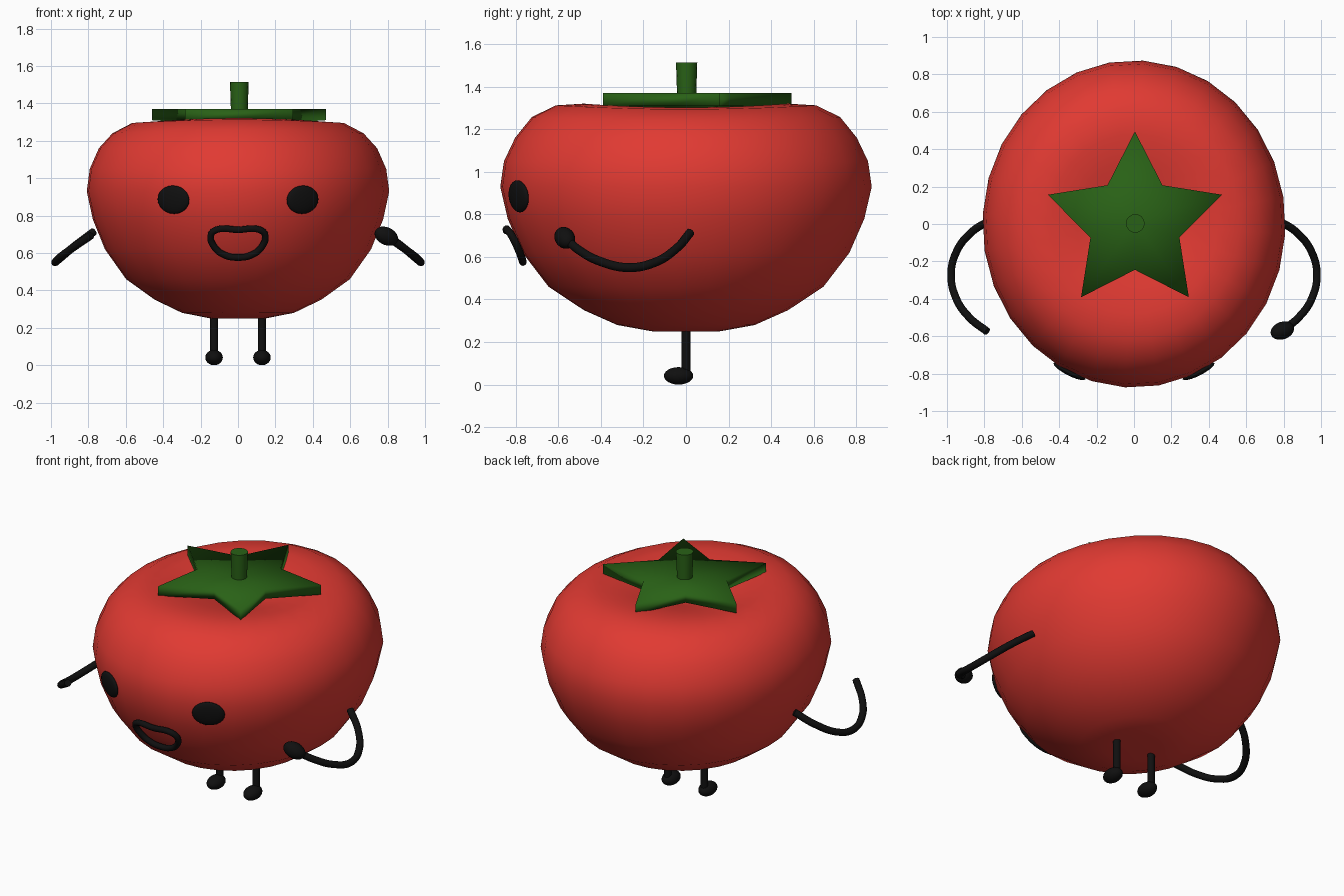
import bpy, bmesh
from math import sin, cos, pi, radians
from mathutils import Vector

if "Cube" in bpy.data.objects:
    bpy.data.objects.remove(bpy.data.objects["Cube"])


def material(name, rgb):
    m = bpy.data.materials.new(name)
    m.use_nodes = True
    m.diffuse_color = (*rgb, 1)
    m.node_tree.nodes["Principled BSDF"].inputs["Base Color"].default_value = (*rgb, 1)
    return m


RED = material("tomato red", (0.75, 0.042, 0.032))
GREEN = material("leaf green", (0.022, 0.12, 0.008))
BLACK = material("black", (0.005, 0.005, 0.005))


def finish(bm, name, mat, sharp_angle=None):
    bmesh.ops.recalc_face_normals(bm, faces=bm.faces)
    mesh = bpy.data.meshes.new(name)
    bm.to_mesh(mesh)
    bm.free()
    mesh.materials.append(mat)
    ob = bpy.data.objects.new(name, mesh)
    bpy.context.collection.objects.link(ob)
    for p in mesh.polygons:
        p.use_smooth = True
    if sharp_angle:
        bpy.ops.object.select_all(action="DESELECT")
        bpy.context.view_layer.objects.active = ob
        ob.select_set(True)
        bpy.ops.object.shade_smooth_by_angle(angle=radians(sharp_angle))
    return ob


def ellipsoid(name, loc, radii, mat, rot=(0, 0, 0)):
    bm = bmesh.new()
    bmesh.ops.create_uvsphere(bm, u_segments=20, v_segments=12, radius=1)
    bmesh.ops.scale(bm, vec=radii, verts=bm.verts)
    ob = finish(bm, name, mat)
    ob.location, ob.rotation_euler = loc, rot
    return ob


def cylinder(name, x, y, z0, z1, r0, r1, mat):
    bm = bmesh.new()
    bmesh.ops.create_cone(bm, cap_ends=True, segments=16, radius1=r0, radius2=r1, depth=z1 - z0)
    ob = finish(bm, name, mat, 40)
    ob.location = (x, y, (z0 + z1) / 2)
    return ob


def tube(name, points, radius, mat, cyclic=False):
    cu = bpy.data.curves.new(name, "CURVE")
    cu.dimensions = "3D"
    cu.bevel_depth, cu.bevel_resolution, cu.resolution_u = radius, 3, 6
    cu.use_fill_caps = True
    sp = cu.splines.new("BEZIER")
    sp.bezier_points.add(len(points) - 1)
    for bp, co in zip(sp.bezier_points, points):
        bp.co = co
        bp.handle_left_type = bp.handle_right_type = "AUTO"
    sp.use_cyclic_u = cyclic
    cu.materials.append(mat)
    ob = bpy.data.objects.new(name, cu)
    bpy.context.collection.objects.link(ob)
    return ob


# Body: lathed profile, squashed sideways, with a dimple at top and bottom
WIDTH, DEPTH, SIDES = 0.81, 0.875, 28
profile = [(0.18, 0.25), (0.37, 0.28), (0.55, 0.35), (0.74, 0.46), (0.88, 0.62),
           (0.96, 0.78), (1, 0.93), (0.98, 1.05), (0.92, 1.16), (0.83, 1.24),
           (0.70, 1.295), (0.55, 1.303), (0.38, 1.28), (0.2, 1.24)]
bm = bmesh.new()
rings = []
for r, z in profile:
    ring = []
    for i in range(SIDES):
        a = 2 * pi * i / SIDES - 0.06
        lift = 0.018 * sin(a) ** 2 if z > 1.2 else 0
        ring.append(bm.verts.new((r * WIDTH * cos(a), r * DEPTH * sin(a), z + lift)))
    rings.append(ring)
for low, high in zip(rings, rings[1:]):
    for i in range(SIDES):
        j = (i + 1) % SIDES
        bm.faces.new((low[i], low[j], high[j], high[i]))
for ring, z in ((rings[0], 0.27), (rings[-1], 1.21)):
    pole = bm.verts.new((0, 0, z))
    for i in range(SIDES):
        bm.faces.new((ring[i], ring[(i + 1) % SIDES], pole))
finish(bm, "body", RED)

# Star-shaped leaf, soft shaded, slightly sunk in the middle
bm = bmesh.new()
layers = []
for z, sink in ((1.31, 0.03), (1.37, 0.015)):
    rim = []
    for i in range(10):
        r = 0.25 if i % 2 else 0.49
        a = pi / 2 + i * pi / 5
        rim.append(bm.verts.new((0.005 + r * cos(a), 0.005 + r * sin(a), z)))
    hub = bm.verts.new((0.005, 0.005, z - sink))
    for i in range(10):
        bm.faces.new((rim[i], rim[(i + 1) % 10], hub))
    layers.append(rim)
for i in range(10):
    j = (i + 1) % 10
    bm.faces.new((layers[0][i], layers[0][j], layers[1][j], layers[1][i]))
finish(bm, "leaf_star", GREEN)
cylinder("stem", 0.007, 0.003, 1.3, 1.515, 0.043, 0.05, GREEN)

# Mouth: D-shaped ring lying on the sloping front
outline = [(-0.145, 0.695), (-0.115, 0.724), (0, 0.724), (0.115, 0.724), (0.145, 0.695),
           (0.125, 0.63), (0.07, 0.588), (0, 0.576), (-0.07, 0.588), (-0.125, 0.63)]
tube("mouth", [(x, -0.842 + 0.52 * (0.72 - z) + 0.6 * x * x, z) for x, z in outline],
     0.018, BLACK, cyclic=True)

# Paired parts
arm_path = [(0.77, 0.02, 0.715), (0.87, -0.045, 0.64), (0.95, -0.15, 0.573), (0.978, -0.27, 0.55),
            (0.95, -0.4, 0.578), (0.88, -0.5, 0.63), (0.785, -0.575, 0.695)]
for side, s in (("left", 1), ("right", -1)):
    ellipsoid(side + "_eye", (0.345 * s, -0.787, 0.885), (0.095, 0.022, 0.076), BLACK,
              (radians(6), 0, radians(27 * s)))
    tube(side + "_arm", [(x * s, y, z) for x, y, z in arm_path], 0.021, BLACK)
    cylinder(side + "_leg", 0.128 * s, 0, 0.04, 0.3, 0.021, 0.021, BLACK)
    ellipsoid(side + "_foot", (0.128 * s, -0.035, 0.041), (0.047, 0.069, 0.041), BLACK)

# Only the left arm ends in a hand
ellipsoid("left_hand", (0.793, -0.57, 0.69), (0.068, 0.047, 0.047), BLACK,
          (0, radians(25), radians(20)))
